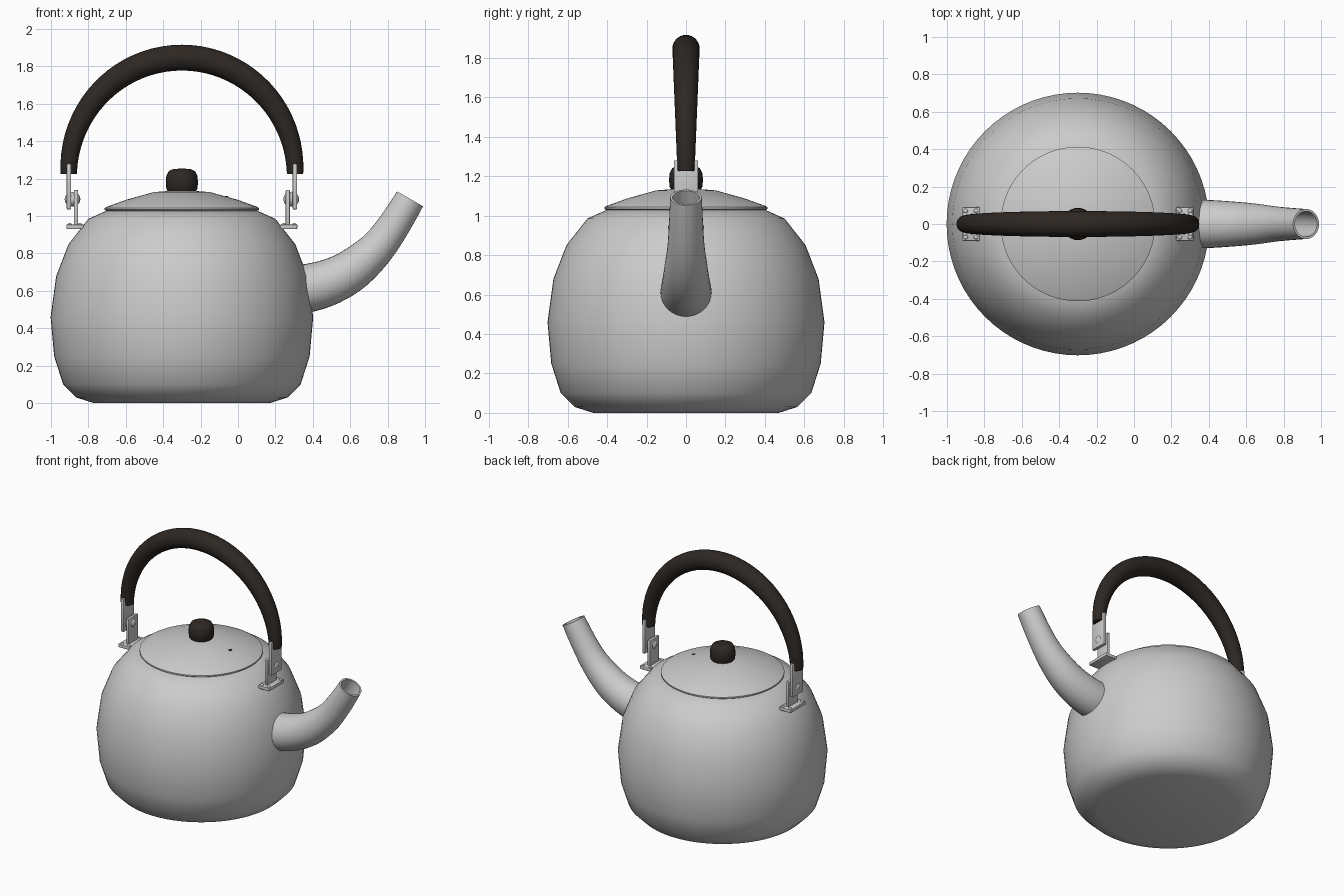
import bpy, bmesh, math
from mathutils import Vector

if "Cube" in bpy.data.objects:
    bpy.data.objects.remove(bpy.data.objects["Cube"])

AXIS = -0.30  # x position of the kettle's turning axis


def finish(bm, name, mat=None, angle=40):
    bmesh.ops.remove_doubles(bm, verts=bm.verts, dist=1e-5)
    bmesh.ops.recalc_face_normals(bm, faces=bm.faces)
    me = bpy.data.meshes.new(name)
    bm.to_mesh(me)
    bm.free()
    ob = bpy.data.objects.new(name, me)
    bpy.context.collection.objects.link(ob)
    if mat:
        me.materials.append(mat)
    bpy.ops.object.select_all(action='DESELECT')
    bpy.context.view_layer.objects.active = ob
    ob.select_set(True)
    bpy.ops.object.shade_smooth_by_angle(angle=math.radians(angle))
    return ob


def skin(bm, rings):
    for a, b in zip(rings, rings[1:]):
        for i in range(len(a)):
            j = (i + 1) % len(a)
            bm.faces.new((a[i], a[j], b[j], b[i]))
    bm.faces.new(rings[0])
    bm.faces.new(rings[-1])


def lathe(name, profile, seg=72, mat=None, angle=40):
    bm = bmesh.new()
    rings = [[bm.verts.new((AXIS + r * math.cos(2 * math.pi * i / seg),
                            r * math.sin(2 * math.pi * i / seg), z))
              for i in range(seg)] for r, z in profile]
    skin(bm, rings)
    return finish(bm, name, mat, angle)


def tube(name, stations, seg=32, mat=None):
    """stations: (centre, direction, radius) in the xz plane"""
    bm = bmesh.new()
    rings = []
    for c, d, r in stations:
        n = Vector((-d.z, 0, d.x)).normalized()
        rings.append([bm.verts.new(c + n * r * math.cos(2 * math.pi * i / seg)
                                   + Vector((0, r * math.sin(2 * math.pi * i / seg), 0)))
                      for i in range(seg)])
    skin(bm, rings)
    return finish(bm, name, mat)


def box(name, x, y, z, bevel=0.006):
    bm = bmesh.new()
    bmesh.ops.create_cube(bm, size=1)
    for v in bm.verts:
        v.co = [lo + (c + 0.5) * (hi - lo) for c, (lo, hi) in zip(v.co, (x, y, z))]
    bmesh.ops.bevel(bm, geom=bm.edges[:], offset=bevel, segments=2, affect='EDGES', profile=0.5)
    return finish(bm, name)


def dome(name, loc, scale, mat=None):
    bm = bmesh.new()
    bmesh.ops.create_uvsphere(bm, u_segments=20, v_segments=12, radius=1)
    for v in bm.verts:
        v.co = [p + c * s for c, p, s in zip(v.co, loc, scale)]
    return finish(bm, name, mat)


dark = bpy.data.materials.new("dark_wood")
dark.diffuse_color = (0.027, 0.021, 0.017, 1)
dark.use_nodes = True
dark.node_tree.nodes["Principled BSDF"].inputs["Base Color"].default_value = dark.diffuse_color

# Body with a coarse, smoothed profile
lathe("body", [(0.47, 0), (0.565, 0.03), (0.635, 0.10), (0.683, 0.25), (0.702, 0.46),
               (0.672, 0.68), (0.606, 0.85), (0.50, 0.985), (0.40, 1.03)], angle=50)

# Lid and knob
lathe("lid", [(0.40, 1.025), (0.413, 1.034), (0.413, 1.043), (0.40, 1.05),
              (0.295, 1.088), (0.15, 1.128), (0.06, 1.135)])
lathe("lid_knob", [(0.07, 1.125), (0.083, 1.145), (0.086, 1.18), (0.083, 1.215),
                   (0.07, 1.24), (0.05, 1.25), (0.02, 1.253)], 32, dark)
dome("steam_hole", (AXIS + 0.235, 0, 1.104), (0.014, 0.014, 0.004), dark)

# Spout: tapered tube with an open mouth, interpolated through a few stations
keys = [(0.22, 0.60, 0.132), (0.385, 0.617, 0.129), (0.53, 0.665, 0.120),
        (0.65, 0.742, 0.109), (0.775, 0.867, 0.092), (0.92, 1.092, 0.080)]
pts = [Vector(k) for k in keys]
pts = [2 * pts[0] - pts[1]] + pts + [2 * pts[-1] - pts[-2] + Vector((-0.02, 0.02, 0))]
outer = []
for i in range(1, len(pts) - 2):
    a, b, c, d = pts[i - 1:i + 3]
    for k in range(4 + (i == len(pts) - 3)):
        t = k / 4
        p = 0.5 * (2 * b + (c - a) * t + (2 * a - 5 * b + 4 * c - d) * t * t
                   + (3 * b - a - 3 * c + d) * t ** 3)
        g = (c - a) + (2 * a - 5 * b + 4 * c - d) * 2 * t + (3 * b - a - 3 * c + d) * 3 * t * t
        outer.append((Vector((p.x, 0, p.y)), Vector((g.x, 0, g.y)), p.z))
inner = [(c, d, r - 0.012) for c, d, r in reversed(outer[2:])]
tube("spout", outer + inner)

# Arched handle, thickest at the top
arch = []
for i in range(41):
    a = math.pi * i / 40
    s = math.sin(a)
    arch.append((Vector((AXIS - 0.605 * math.cos(a), 0, 1.235 + 0.612 * s)),
                 Vector((s, 0, math.cos(a))), 0.044 + 0.025 * s))
arch = [(arch[0][0] - Vector((0, 0, 0.01)), arch[0][1], 0.043)] + arch + \
       [(arch[-1][0] - Vector((0, 0, 0.01)), arch[-1][1], 0.043)]
tube("handle", arch, mat=dark)

# Hinge brackets on both sides
for side, label in ((-1, "left"), (1, "right")):
    def span(r0, r1):
        return sorted((AXIS + side * r0, AXIS + side * r1))
    box(label + "_bracket_foot", span(0.525, 0.618), (-0.09, 0.09), (0.93, 0.955))
    box(label + "_bracket_tab", span(0.555, 0.578), (-0.055, 0.055), (0.94, 1.14))
    box(label + "_handle_plate", span(0.592, 0.616), (-0.062, 0.062), (1.035, 1.28))
    dome(label + "_pivot_rivet", (AXIS + side * 0.585, 0, 1.09), (0.042, 0.04, 0.04))
    for r in (0.545, 0.60):
        for y in (-0.07, 0.07):
            dome(label + "_foot_rivet", (AXIS + side * r, y, 0.955), (0.012, 0.012, 0.007))
